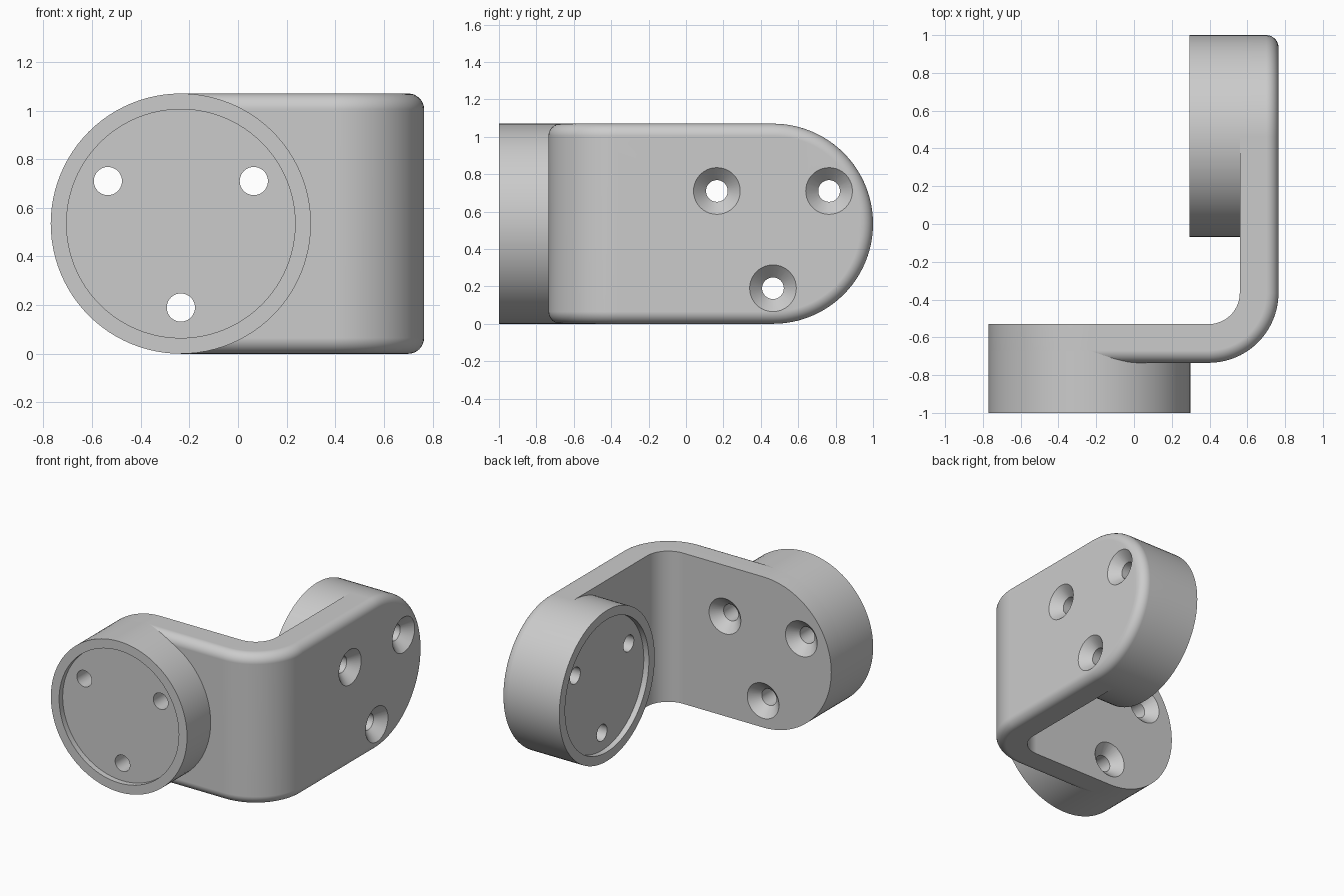
import bpy, bmesh
from math import sin, cos, pi
from mathutils import Matrix, Vector

if "Cube" in bpy.data.objects:
    bpy.data.objects.remove(bpy.data.objects["Cube"])

R = 0.535                        # half height, also radius of the round ends
FILLET = 0.065
R_IN, R_OUT = 0.165, 0.37        # bend radii
BEND = Vector((0.395, -0.365))   # bend axis

grey = bpy.data.materials.new("light_grey")
grey.use_nodes = True
COLOUR = (0.6, 0.6, 0.6, 1)
grey.diffuse_color = COLOUR
grey.node_tree.nodes["Principled BSDF"].inputs["Base Color"].default_value = COLOUR


def make_object(name, bm):
    bmesh.ops.remove_doubles(bm, verts=bm.verts, dist=1e-5)
    bmesh.ops.recalc_face_normals(bm, faces=bm.faces)
    mesh = bpy.data.meshes.new(name)
    bm.to_mesh(mesh)
    bm.free()
    mesh.materials.append(grey)
    obj = bpy.data.objects.new(name, mesh)
    bpy.context.collection.objects.link(obj)
    return obj


def add_face(bm, verts):
    """Make a face, leaving out points that coincide."""
    kept = []
    for v in verts:
        if all((v.co - k.co).length > 1e-5 for k in kept):
            kept.append(v)
    if len(kept) > 2:
        bm.faces.new(kept)


def lathe(bm, profile, frame, steps):
    """Revolve (radius, height) points around the frame's z axis."""
    rings = []
    for r, z in profile:
        rings.append([bm.verts.new(frame @ Vector((r * cos(2 * pi * i / steps),
                                                   r * sin(2 * pi * i / steps), z)))
                      for i in range(steps)])
    for a, b in zip(rings, rings[1:]):
        for i in range(steps):
            j = (i + 1) % steps
            add_face(bm, (a[i], a[j], b[j], b[i]))
    bm.faces.new(rings[0])
    bm.faces.new(rings[-1])


def bent_point(u, r, z):
    """Map a distance along the strip to a point on the L-shaped path."""
    if u < 0:
        x, y = u, -r
    elif u < pi / 2:
        x, y = r * sin(u), -r * cos(u)
    else:
        x, y = r, u - pi / 2
    return Vector((BEND.x + x, BEND.y + y, R + z))


def strip_outline(radius, cap=24, bend=20):
    """Upper half of a round-ended strip as (distance, half height)."""
    start, end = -0.63, pi / 2 + 0.83
    arc = [pi / 2 * i / cap for i in range(cap + 1)]
    pts = [(start - radius * cos(a), radius * sin(a)) for a in arc]
    pts += [(pi / 2 * i / bend, radius) for i in range(bend + 1)]
    pts += [(end + radius * cos(a), radius * sin(a)) for a in reversed(arc)]
    return pts


# Bent plate: square inner edge, rounded outer edge
bm = bmesh.new()
layers = [(R, R_IN)]
for i in range(9):
    a = pi / 2 * i / 8
    layers.append((R - FILLET * (1 - cos(a)), R_OUT - FILLET * (1 - sin(a))))
loops = []
for radius, depth in layers:
    pts = strip_outline(radius)
    loops.append([[bm.verts.new(bent_point(u, depth, s * h)) for u, h in pts]
                  for s in (1, -1)])
count = len(loops[0][0])
for i in range(count - 1):
    for a, b in zip(loops, loops[1:]):
        for side in (0, 1):
            add_face(bm, (a[side][i], a[side][i + 1], b[side][i + 1], b[side][i]))
    for up, low in (loops[0], loops[-1]):
        add_face(bm, (up[i], up[i + 1], low[i + 1], low[i]))
plate = make_object("bent_plate", bm)

# Frames on the countersunk faces, z pointing out of the face
front_frame = Matrix(((-1, 0, 0, -0.235), (0, 0, 1, -0.53), (0, 1, 0, R), (0, 0, 0, 1)))
side_frame = Matrix(((0, 0, 1, 0.765), (1, 0, 0, 0.465), (0, 1, 0, R), (0, 0, 0, 1)))


def boss(name, frame, top):
    """Round boss with a shallow recess in its mounting face."""
    bm = bmesh.new()
    lathe(bm, [(0.47, -0.43), (0.47, -0.47), (R, -0.47), (R, top)], frame, 96)
    return make_object(name, bm)


def screw_holes(name, frame):
    """Three countersunk through holes."""
    bm = bmesh.new()
    for x, y in ((-0.3, 0.175), (0.3, 0.175), (0, -0.345)):
        lathe(bm, [(0.125, 0.05), (0.125, 0), (0.058, -0.067), (0.058, -0.6)],
              frame @ Matrix.Translation((x, y, 0)), 40)
    obj = make_object(name, bm)
    obj.hide_render = True
    return obj


front_boss = boss("front_boss", front_frame, -0.14)
side_boss = boss("side_boss", side_frame, -0.205)
front_holes = screw_holes("front_hole_cutter", front_frame)
side_holes = screw_holes("side_hole_cutter", side_frame)

# Drill the holes and smooth the curved surfaces
for obj, cutters in ((plate, (front_holes, side_holes)),
                     (front_boss, (front_holes,)), (side_boss, (side_holes,))):
    bpy.ops.object.select_all(action="DESELECT")
    obj.select_set(True)
    bpy.context.view_layer.objects.active = obj
    for cutter in cutters:
        mod = obj.modifiers.new("holes", "BOOLEAN")
        mod.operation = "DIFFERENCE"
        mod.solver = "EXACT"
        mod.object = cutter
        bpy.ops.object.modifier_apply(modifier=mod.name)
    bpy.ops.object.shade_smooth_by_angle(angle=pi / 6)
    normals = obj.modifiers.new("even_shading", "WEIGHTED_NORMAL")
    normals.keep_sharp = True

for cutter in (front_holes, side_holes):
    bpy.data.objects.remove(cutter)
